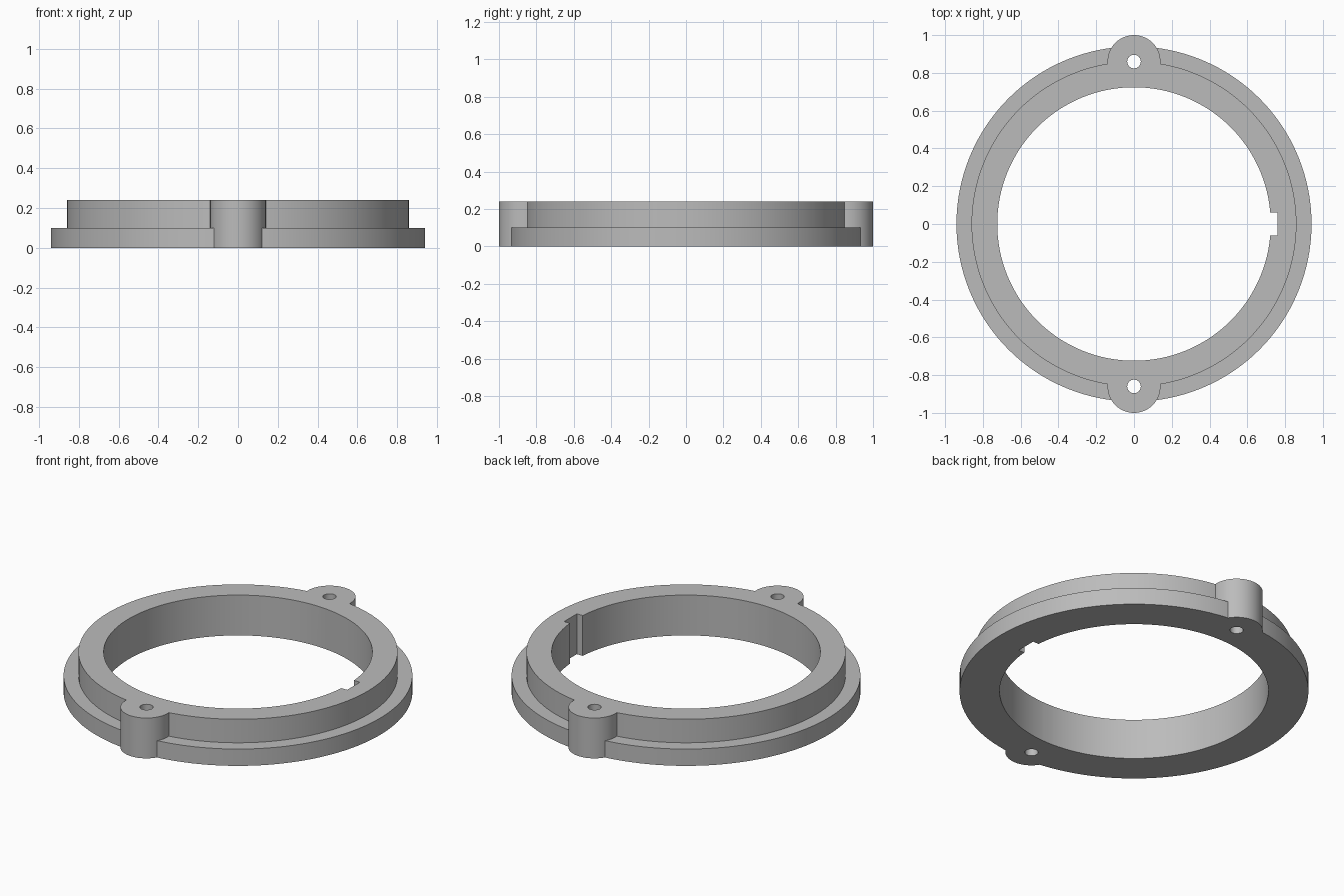
import bpy

cube = bpy.data.objects.get("Cube")
if cube:
    bpy.data.objects.remove(cube, do_unlink=True)

HEIGHT, FLANGE_HEIGHT = 0.24, 0.10
BORE, COLLAR, FLANGE = 0.724, 0.86, 0.94
EAR_Y, EAR_RADIUS, HOLE_RADIUS = 0.86, 0.14, 0.036

grey = bpy.data.materials.new("plain grey")
grey.use_nodes = True
colour = (0.5, 0.5, 0.5, 1)
grey.diffuse_color = colour
grey.node_tree.nodes["Principled BSDF"].inputs["Base Color"].default_value = colour


def cylinder(name, radius, bottom, top, y=0, sides=128):
    bpy.ops.mesh.primitive_cylinder_add(vertices=sides, radius=radius, depth=top - bottom,
                                        location=(0, y, (bottom + top) / 2))
    ob = bpy.context.object
    ob.name = name
    ob.data.materials.append(grey)
    return ob


def combine(target, tool, operation):
    mod = target.modifiers.new(operation.lower(), 'BOOLEAN')
    mod.operation = operation
    mod.solver = 'EXACT'
    mod.object = tool
    bpy.context.view_layer.objects.active = target
    bpy.ops.object.modifier_apply(modifier=mod.name)
    bpy.data.objects.remove(tool, do_unlink=True)


# Wide flange with the narrower collar standing on it
ring = cylinder("mounting_ring", FLANGE, 0, FLANGE_HEIGHT)
combine(ring, cylinder("collar", COLLAR, 0, HEIGHT), 'UNION')

# Full-height screw ears at front and back
for side in (-1, 1):
    combine(ring, cylinder("ear", EAR_RADIUS, 0, HEIGHT, side * EAR_Y, 64), 'UNION')

# Central bore and screw holes
combine(ring, cylinder("bore", BORE, -0.1, HEIGHT + 0.1), 'DIFFERENCE')
for side in (-1, 1):
    combine(ring, cylinder("screw_hole", HOLE_RADIUS, -0.1, HEIGHT + 0.1, side * EAR_Y, 32), 'DIFFERENCE')

# Keyway notch in the bore on the left
bpy.ops.mesh.primitive_cube_add(size=1, location=(0.66, 0, HEIGHT / 2))
notch = bpy.context.object
notch.name = "keyway"
notch.scale = (0.2, 0.12, HEIGHT + 0.2)
notch.data.materials.append(grey)
combine(ring, notch, 'DIFFERENCE')

# Smooth curved walls, crisp rims
bpy.ops.object.select_all(action='DESELECT')
ring.select_set(True)
bpy.context.view_layer.objects.active = ring
bpy.ops.object.shade_smooth_by_angle(angle=0.5)
